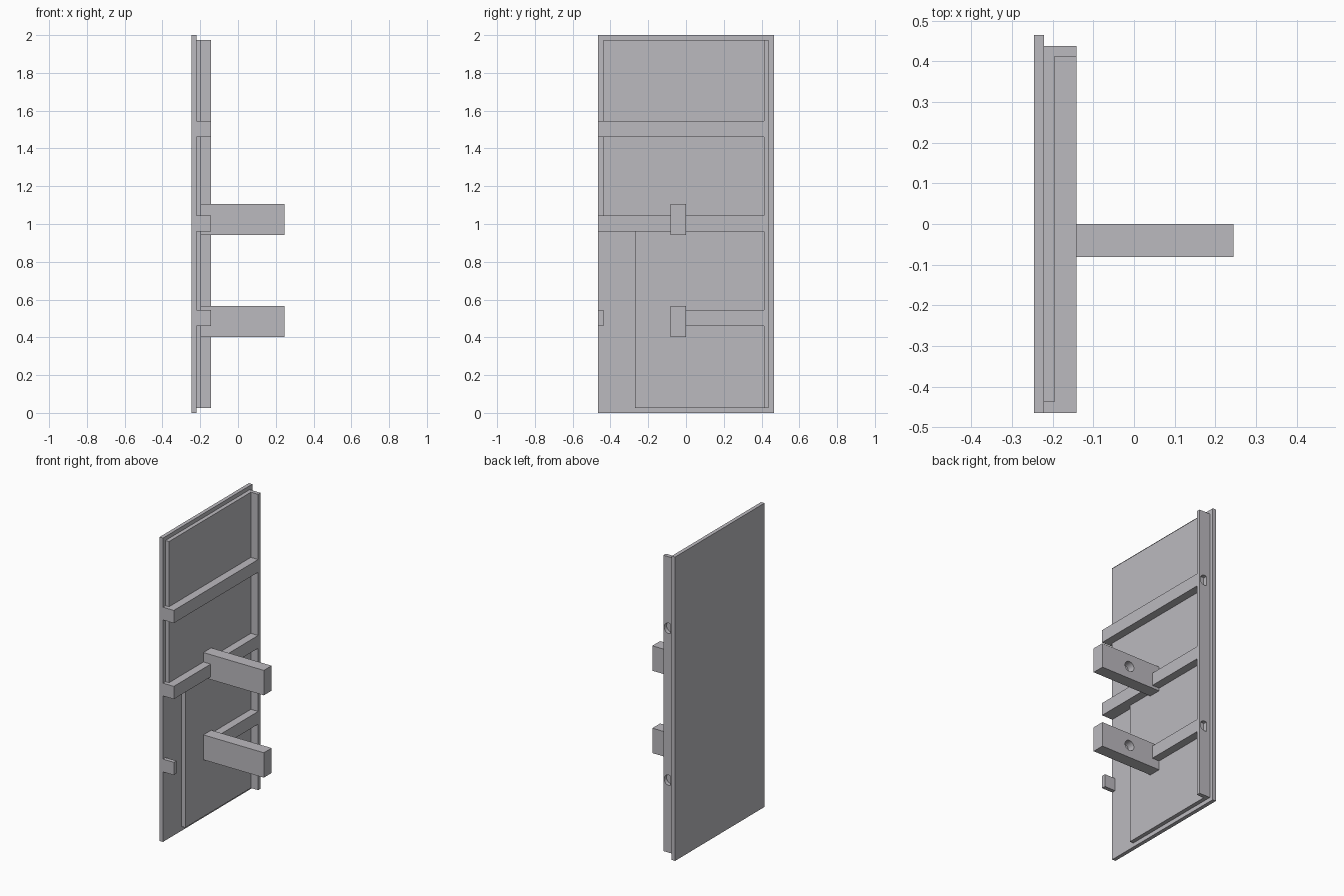
import bpy, bmesh, math

if "Cube" in bpy.data.objects:
    bpy.data.objects.remove(bpy.data.objects["Cube"])

grey = bpy.data.materials.new("warm_grey")
grey.diffuse_color = (0.50, 0.49, 0.52, 1)
grey.use_nodes = True
grey.node_tree.nodes["Principled BSDF"].inputs["Base Color"].default_value = grey.diffuse_color


def box(name, x, y, z):
    """Box from (min, max) pairs on each axis."""
    bm = bmesh.new()
    bmesh.ops.create_cube(bm, size=1)
    for v in bm.verts:
        v.co = [(a + b) / 2 + c * (b - a) for c, (a, b) in zip(v.co, (x, y, z))]
    me = bpy.data.meshes.new(name)
    bm.to_mesh(me)
    bm.free()
    me.materials.append(grey)
    ob = bpy.data.objects.new(name, me)
    bpy.context.collection.objects.link(ob)
    return ob


def drill(ob, x, y, z, depth, radius=0.034):
    """Blind round hole sunk from the +y face of a part."""
    bpy.ops.mesh.primitive_cylinder_add(vertices=32, radius=radius, depth=depth * 2,
                                        location=(x, y, z), rotation=(math.pi / 2, 0, 0))
    cutter = bpy.context.object
    cutter.name = "hole_cutter"
    cutter.data.materials.append(grey)
    cutter.hide_render = True
    cutter.hide_viewport = True
    mod = ob.modifiers.new("hole", 'BOOLEAN')
    mod.operation = 'DIFFERENCE'
    mod.solver = 'EXACT'
    mod.object = cutter


# Layer depths along x: back board, raised plate, rails
BACK, BOARD, PLATE, RAIL, TIP = -0.246, -0.221, -0.195, -0.142, 0.245
EDGE = 0.465

# Back board with the stepped raised plate
box("back_board", (BACK, BOARD), (-EDGE, EDGE), (0, 2))
box("upper_plate", (BOARD, PLATE), (-0.438, 0.438), (1.0, 1.974))
box("lower_plate", (BOARD, PLATE), (-0.27, 0.438), (0.027, 1.0))

# Upright post along the rear edge, with a hole at two rail heights
post = box("edge_post", (BOARD, RAIL), (0.412, 0.438), (0.027, 1.974))
for z in (0.503, 1.503):
    drill(post, (BOARD + RAIL) / 2, 0.438, z, 0.0255)

# Horizontal rails, the lowest one interrupted to leave a short stub
for name, y0, y1, z in (("upper_rail", -EDGE, 0.412, 1.503),
                        ("middle_rail", -EDGE, 0.412, 1.003),
                        ("lower_rail", -0.001, 0.412, 0.503),
                        ("lower_rail_stub", -EDGE, -0.438, 0.503)):
    box(name, (BOARD, RAIL), (y0, y1), (z - 0.042, z + 0.042))

# Projecting arms with a blind hole on the rear side
for name, z in (("upper_arm", 1.025), ("lower_arm", 0.483)):
    arm = box(name, (PLATE, TIP), (-0.081, 0), (z - 0.082, z + 0.082))
    drill(arm, 0.035, 0, z, 0.05)
